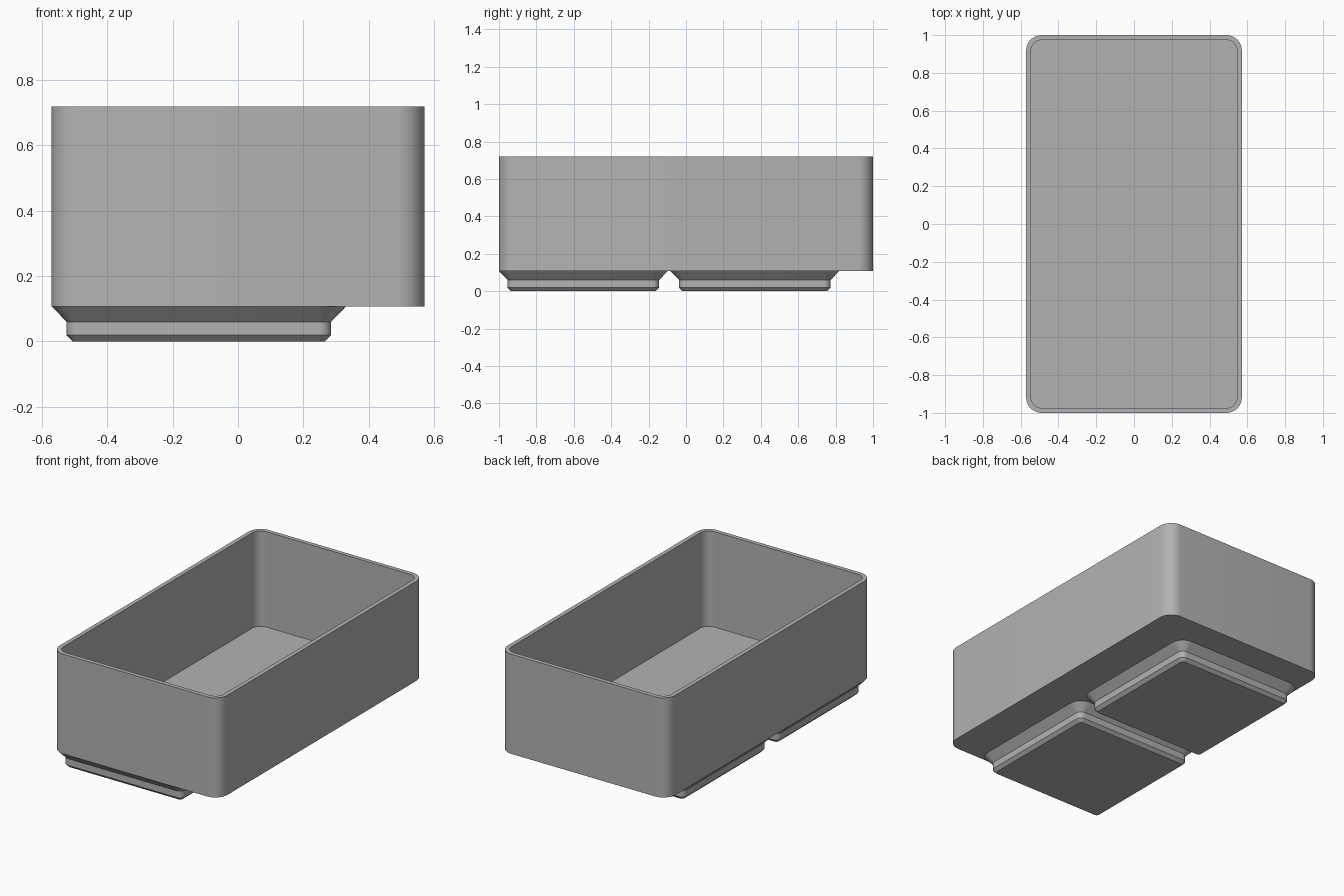
import bpy
import bmesh
import math

cube = bpy.data.objects.get("Cube")
if cube:
    bpy.data.objects.remove(cube, do_unlink=True)

HALF_X, HALF_Y = 0.571, 1.0
BASE_Z, TOP_Z, FLOOR_Z = 0.107, 0.72, 0.133
RADIUS, WALL = 0.082, 0.026
FOOT = 0.451
PITCH = 0.917
STEPS = 12

grey = bpy.data.materials.new("plain grey")
grey.use_nodes = True
colour = (0.45, 0.45, 0.45, 1)
grey.diffuse_color = colour
grey.node_tree.nodes["Principled BSDF"].inputs["Base Color"].default_value = colour


def rounded_ring(bm, hx, hy, radius, z):
    """Rounded rectangle of vertices at height z."""
    ring = []
    for corner, (sx, sy) in enumerate([(1, 1), (-1, 1), (-1, -1), (1, -1)]):
        for i in range(STEPS + 1):
            a = math.pi / 2 * (corner + i / STEPS)
            ring.append(bm.verts.new((sx * (hx - radius) + radius * math.cos(a),
                                      sy * (hy - radius) + radius * math.sin(a), z)))
    return ring


def loft(name, hx, hy, profile, location):
    """Closed solid through rounded rectangles given as (inset, height)."""
    bm = bmesh.new()
    rings = [rounded_ring(bm, hx - d, hy - d, max(RADIUS - d, 0.015), z)
             for d, z in profile]
    for low, high in zip(rings, rings[1:]):
        n = len(low)
        for i in range(n):
            j = (i + 1) % n
            bm.faces.new((low[i], low[j], high[j], high[i]))
    bm.faces.new(list(reversed(rings[0])))
    bm.faces.new(rings[-1])
    bmesh.ops.recalc_face_normals(bm, faces=bm.faces)
    mesh = bpy.data.meshes.new(name)
    bm.to_mesh(mesh)
    bm.free()
    mesh.materials.append(grey)
    obj = bpy.data.objects.new(name, mesh)
    obj.location = location
    bpy.context.collection.objects.link(obj)
    bpy.ops.object.select_all(action='DESELECT')
    obj.select_set(True)
    bpy.context.view_layer.objects.active = obj
    bpy.ops.object.shade_smooth_by_angle(angle=math.radians(30))
    return obj


# Open bin: outer wall, rim, inner wall and floor
loft("bin_body", HALF_X, HALF_Y,
     [(0, BASE_Z), (0, TOP_Z), (WALL, TOP_Z), (WALL, FLOOR_Z)], (0, 0, 0))

# Stepped feet, set against the front and the -x side
foot_profile = [(0.065, 0), (0.046, 0.019), (0.046, 0.06),
                (0, BASE_Z), (0.02, BASE_Z + 0.01)]
for i, name in enumerate(["front_foot", "back_foot"]):
    loft(name, FOOT, FOOT, foot_profile,
         (FOOT - HALF_X, FOOT - HALF_Y + i * PITCH, 0))
